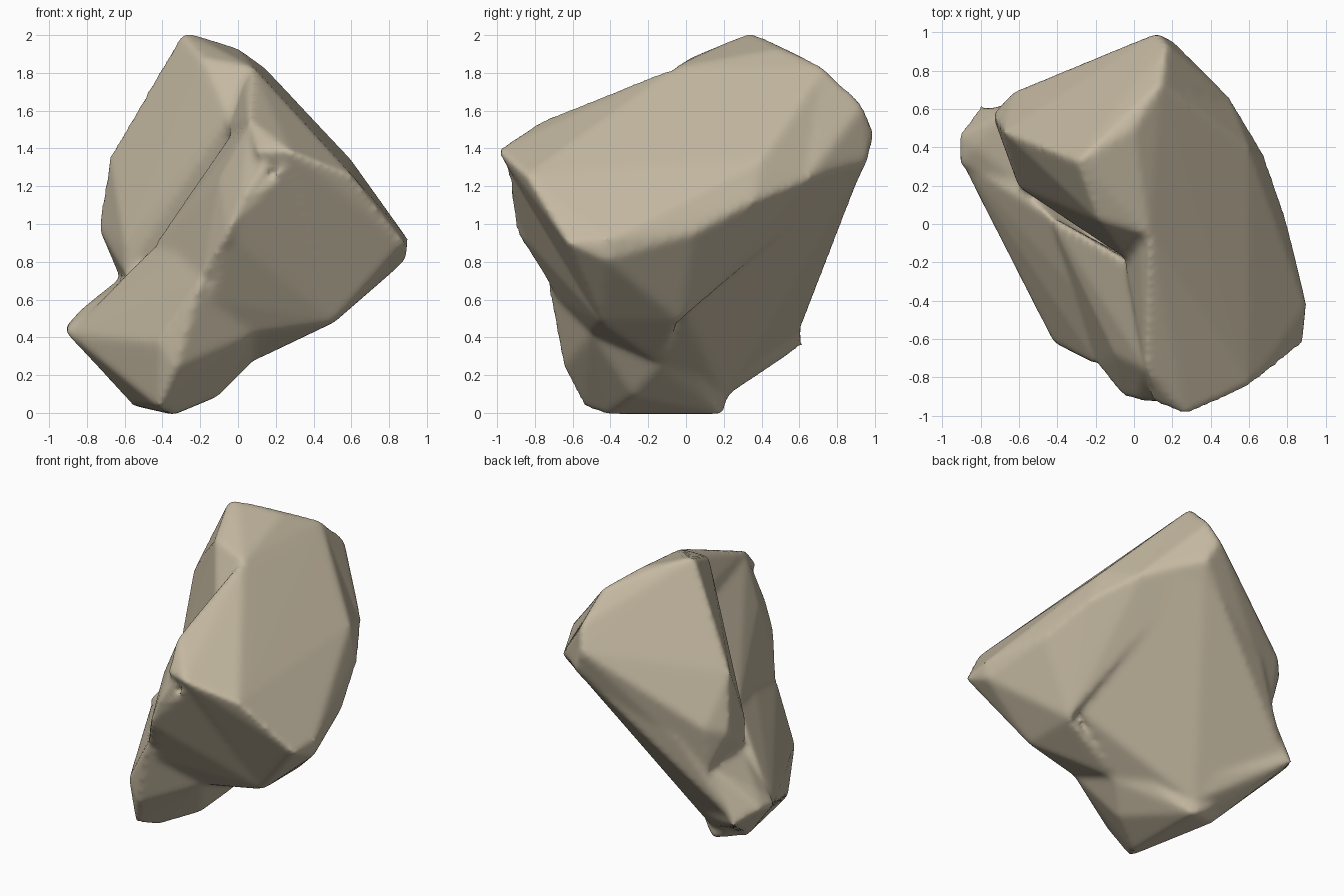
import bpy
import bmesh
from mathutils import Vector

# Remove the default cube only
default_cube = bpy.data.objects.get("Cube")
if default_cube:
    bpy.data.objects.remove(default_cube, do_unlink=True)

# Single stone colour
stone = bpy.data.materials.new("sandy beige stone")
stone.use_nodes = True
stone_colour = (0.55, 0.48, 0.355, 1.0)
stone.diffuse_color = stone_colour
shader = next(n for n in stone.node_tree.nodes if n.type == "BSDF_PRINCIPLED")
shader.inputs["Base Color"].default_value = stone_colour
shader.inputs["Roughness"].default_value = 0.9


def make_lump(name, corners):
    """Chiselled convex lump spanned by a few corners, given in hundredths."""
    bm = bmesh.new()
    for corner in corners:
        bm.verts.new(Vector(corner) / 100)
    hull = bmesh.ops.convex_hull(bm, input=bm.verts)
    spare = [g for g in hull["geom_interior"] if isinstance(g, bmesh.types.BMVert)]
    bmesh.ops.delete(bm, geom=spare, context="VERTS")
    bmesh.ops.recalc_face_normals(bm, faces=bm.faces)
    mesh = bpy.data.meshes.new(name)
    bm.to_mesh(mesh)
    bm.free()
    lump = bpy.data.objects.new(name, mesh)
    bpy.context.collection.objects.link(lump)
    return lump


def apply_modifier(obj, kind, **settings):
    """Add one modifier, set it up and apply it."""
    modifier = obj.modifiers.new(kind.title(), kind)
    for key, value in settings.items():
        setattr(modifier, key, value)
    bpy.ops.object.select_all(action="DESELECT")
    bpy.context.view_layer.objects.active = obj
    obj.select_set(True)
    bpy.ops.object.modifier_apply(modifier=modifier.name)


# Tall rear lump: peak, back ridge and broad rear left face
rock = make_lump("rock", [
    (-30, 33, 201), (-25, 36, 201), (0, 50, 193), (14, 73, 183),
    (17, 94, 163), (12, 100, 149), (20, 96, 133), (-15, 87, 122),
    (-68, 48, 136), (-63, 69, 102), (-74, 57, 98), (-62, 64, 70),
    (-60, 20, 74), (-60, 19, 88), (-5, -18, 157), (-19, 2, 188),
    (8, -6, 183), (50, 66, 126), (40, 20, 80), (-30, 30, 30),
])

# Sloping right lump: crest, front tip and right corner
right_lump = make_lump("right_lump", [
    (8, -6, 183), (0, 50, 193), (14, 73, 183), (20, 95, 134),
    (50, 66, 124), (60, 40, 134), (68, 36, 112), (79, 4, 95),
    (90, -42, 92), (89, -42, 81), (88, -63, 90), (60, -85, 126),
    (27, -100, 139), (10, -93, 138), (6, -76, 155), (0, -50, 136),
    (51, -45, 48), (51, -3, 48), (28, -40, 50), (-5, -18, 152),
])

# Front shoulder: swelling under the tip that borders the left gully
shoulder = make_lump("shoulder", [
    (15, -94, 130), (6, -76, 153), (-10, -68, 124), (-14, -55, 117),
    (-5, -18, 146), (-6, -90, 95), (1, -92, 112), (-19, -74, 72),
    (-30, -40, 75), (-45, 5, 88), (-20, -10, 60), (20, -50, 60),
    (20, -30, 140),
])

# Lower lump: keel and the slope below the left gully
lower_lump = make_lump("lower_lump", [
    (-19, -74, 72), (-42, -62, 37), (-33, -65, 24), (-42, -54, 3),
    (-34, -42, -1), (-34, 20, -1), (-56, 12, 4), (-90, 32, 42),
    (-60, 22, 69), (-50, -38, 40), (-10, -28, 9), (5, -14, 24),
    (18, -12, 42), (8, -50, 42), (-30, -35, 85), (-45, 5, 88),
    (0, -40, 85),
])

# Foot lump: blunt toe sticking out at the left
foot_lump = make_lump("foot_lump", [
    (-92, 31, 43), (-92, 46, 45), (-80, 62, 36), (-83, 40, 55),
    (-72, 61, 48), (-60, 22, 69), (-62, 60, 72), (-73, 42, 27),
    (-56, 12, 5), (-34, 20, 8), (-30, 27, 20), (-20, 20, 70),
])

# Rear core: underside joining the foot, the back corner and the right edge
rear_core = make_lump("rear_core", [
    (20, 95, 133), (50, 65, 124), (68, 36, 112), (79, 4, 95),
    (18, -10, 43), (5, -12, 25), (-34, 20, 8), (-30, 26, 19),
    (-60, 40, 27), (-78, 58, 37), (-63, 63, 68), (-45, 74, 93),
    (20, -60, 90), (0, 0, 130), (44, 0, 53),
])

# Front core: hollow front face between the ridge and the right corner
front_core = make_lump("front_core", [
    (51, -45, 48), (51, -3, 48), (28, -42, 50), (18, -10, 42),
    (5, -14, 26), (60, -10, 80), (27, -97, 136), (-6, -88, 95),
    (-15, -68, 60), (0, -20, 60), (8, -50, 42),
])

# Fuse the lumps into one stone
for lump in (right_lump, shoulder, lower_lump, foot_lump, rear_core, front_core):
    apply_modifier(rock, "BOOLEAN", operation="UNION", solver="EXACT", object=lump)
    bpy.data.objects.remove(lump, do_unlink=True)

# Weather the creases and edges
apply_modifier(rock, "REMESH", mode="VOXEL", voxel_size=0.02)
apply_modifier(rock, "SMOOTH", factor=0.5, iterations=10)

# Soft shading and colour
mesh = rock.data
mesh.materials.clear()
mesh.materials.append(stone)
for polygon in mesh.polygons:
    polygon.material_index = 0
    polygon.use_smooth = True
mesh.update()
